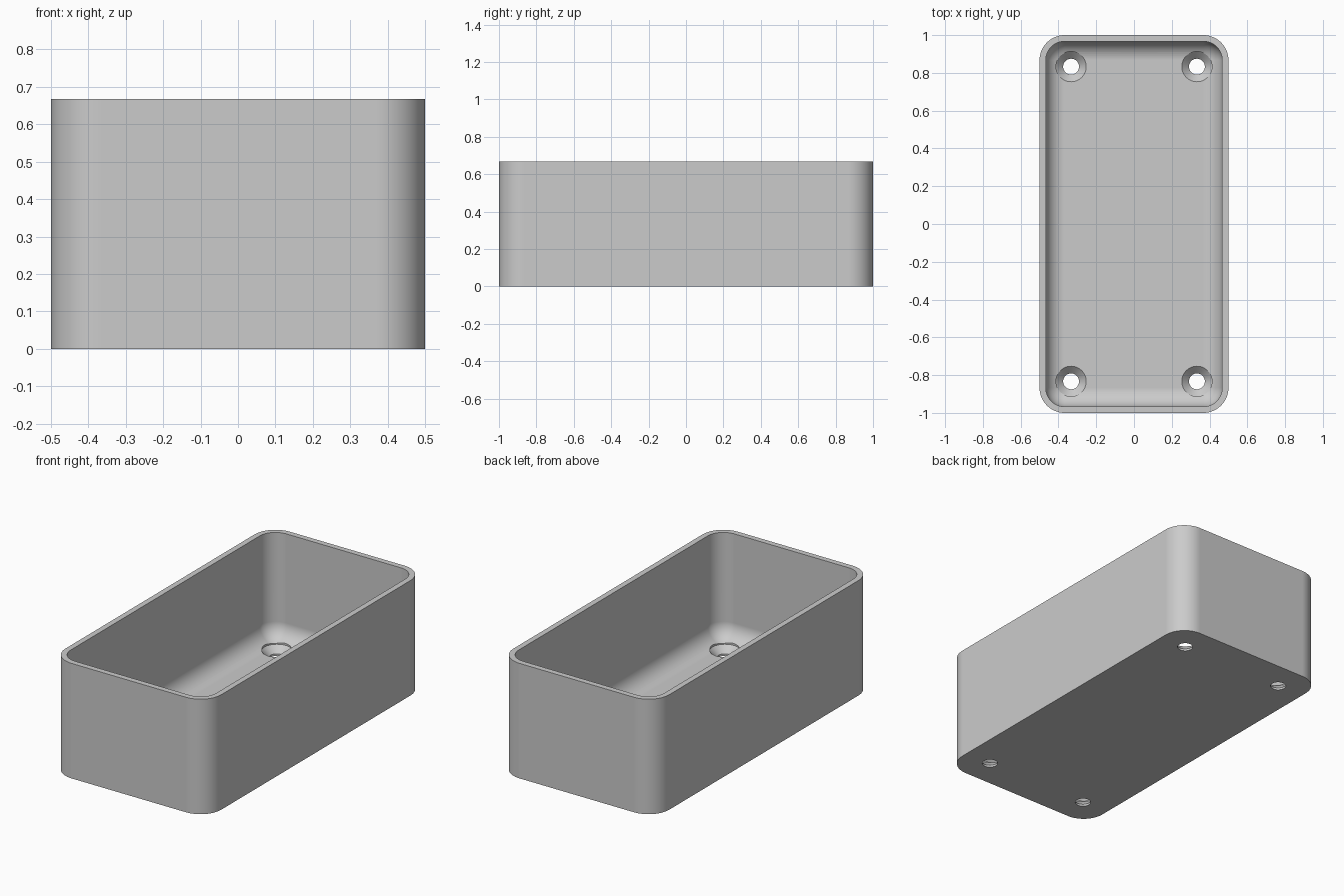
import bpy, bmesh, math

if "Cube" in bpy.data.objects:
    bpy.data.objects.remove(bpy.data.objects["Cube"], do_unlink=True)

HALF_X, HALF_Y, HEIGHT = 0.5, 1.0, 0.667
CORNER, WALL, FLOOR = 0.133, 0.033, 0.05
FILLET = CORNER - WALL
STEPS = 14

grey = bpy.data.materials.new("plain grey")
grey.use_nodes = True
colour = (0.6, 0.6, 0.6, 1)
grey.diffuse_color = colour
grey.node_tree.nodes["Principled BSDF"].inputs["Base Color"].default_value = colour


def rounded_ring(inset, z):
    """Rounded rectangle parallel to the outside wall."""
    r = max(CORNER - inset, 0)
    points = []
    for quarter, (sx, sy) in enumerate([(1, 1), (-1, 1), (-1, -1), (1, -1)]):
        for i in range(STEPS + 1):
            a = (quarter + i / STEPS) * math.pi / 2
            points.append((sx * (HALF_X - CORNER) + r * math.cos(a),
                           sy * (HALF_Y - CORNER) + r * math.sin(a), z))
    return points


def circle_ring(r, z, x, y, sides=48):
    angles = [2 * math.pi * i / sides for i in range(sides)]
    return [(x + r * math.cos(a), y + r * math.sin(a), z) for a in angles]


def loft(name, rings):
    """Skin a stack of rings and cap both ends."""
    bm = bmesh.new()
    loops = [[bm.verts.new(p) for p in ring] for ring in rings]
    for low, high in zip(loops, loops[1:]):
        for i in range(len(low)):
            j = (i + 1) % len(low)
            bm.faces.new((low[i], low[j], high[j], high[i]))
    bm.faces.new(loops[0][::-1])
    bm.faces.new(loops[-1])
    bmesh.ops.remove_doubles(bm, verts=bm.verts[:], dist=0.0005)
    bmesh.ops.recalc_face_normals(bm, faces=bm.faces[:])
    mesh = bpy.data.meshes.new(name)
    bm.to_mesh(mesh)
    bm.free()
    mesh.materials.append(grey)
    obj = bpy.data.objects.new(name, mesh)
    bpy.context.collection.objects.link(obj)
    return obj


# Open box: outside wall, flat rim, inside wall, rounded edge down to the floor
rings = [rounded_ring(0, 0), rounded_ring(0, HEIGHT), rounded_ring(WALL, HEIGHT)]
for i in range(STEPS + 1):
    a = i / STEPS * math.pi / 2
    rings.append(rounded_ring(WALL + FILLET * (1 - math.cos(a)),
                              FLOOR + FILLET * (1 - math.sin(a))))
box = loft("open_box", rings)
bpy.context.view_layer.objects.active = box
box.select_set(True)

# Countersunk screw holes in the four corners of the floor
for sx in (-1, 1):
    for sy in (-1, 1):
        x, y = sx * 0.333, sy * 0.833
        profile = [(0.042, -0.05), (0.042, 0.012), (0.08, FLOOR), (0.08, 0.12)]
        cutter = loft("hole_cutter", [circle_ring(r, z, x, y) for r, z in profile])
        cutter.hide_render = True
        cut = box.modifiers.new("screw_hole", 'BOOLEAN')
        cut.operation = 'DIFFERENCE'
        cut.solver = 'EXACT'
        cut.object = cutter
        bpy.ops.object.modifier_apply(modifier=cut.name)
        bpy.data.objects.remove(cutter, do_unlink=True)

# Smooth curves, crisp edges, flat large faces
bpy.ops.object.shade_smooth_by_angle(angle=math.radians(30))
weighted = box.modifiers.new("flat_faces", 'WEIGHTED_NORMAL')
weighted.keep_sharp = True
